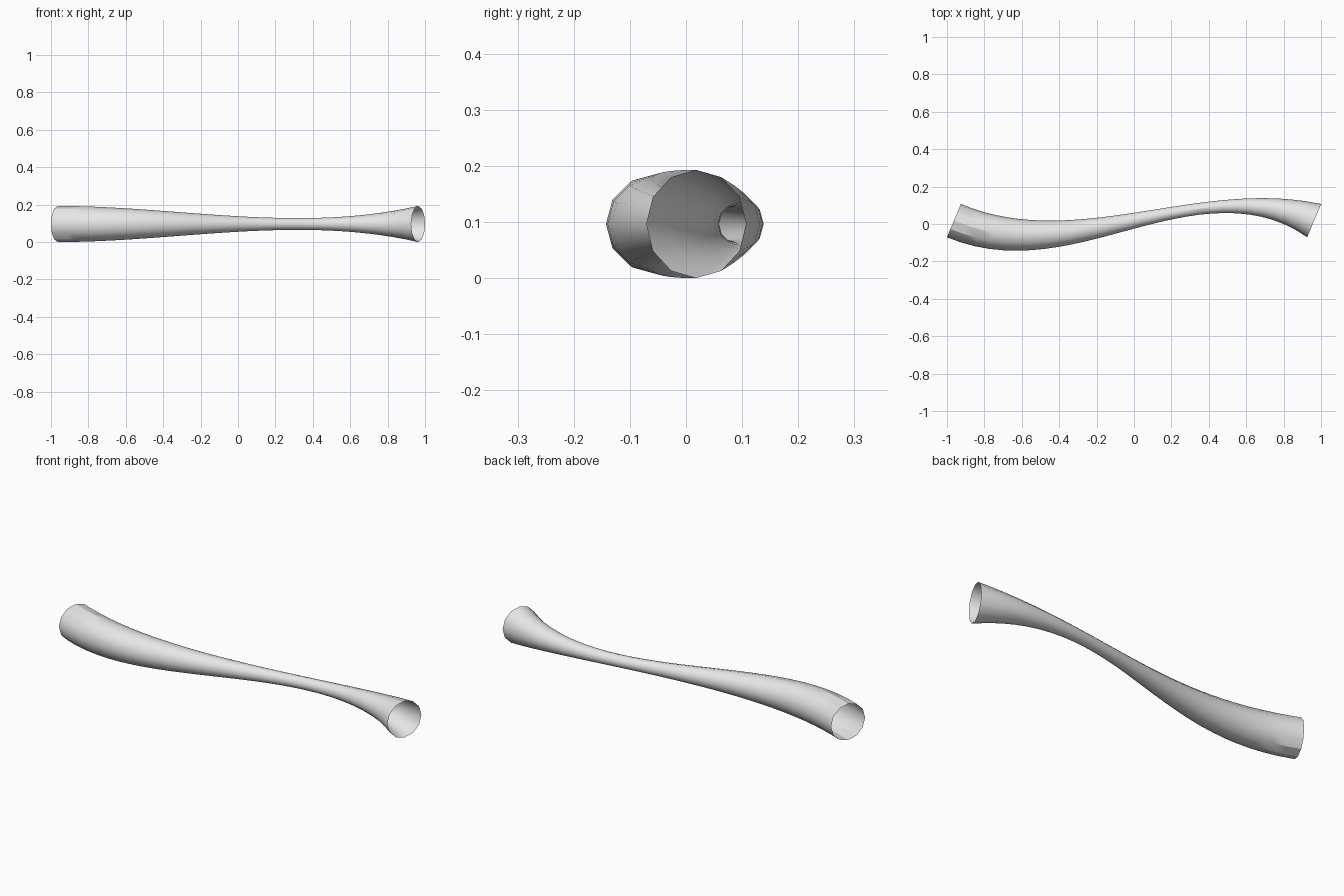
import bpy, bmesh, math
from mathutils import Vector

cube = bpy.data.objects.get("Cube")
if cube:
    bpy.data.objects.remove(cube, do_unlink=True)

SIDES, RINGS = 12, 28
END_RADIUS = 0.0965

# S-shaped centre line as one cubic curve
start, end = Vector((-0.963, 0.018, END_RADIUS)), Vector((0.963, 0.018, END_RADIUS))
handle = Vector((0.64, -0.268, 0))
p = [start, start + handle, end - handle, end]


def centre(t):
    s = 1 - t
    return p[0] * s**3 + p[1] * 3 * s * s * t + p[2] * 3 * s * t * t + p[3] * t**3


def tangent(t):
    s = 1 - t
    d = (p[1] - p[0]) * s * s + (p[2] - p[1]) * 2 * s * t + (p[3] - p[2]) * t * t
    return d.normalized()


def radius(t):
    return END_RADIUS - 0.44 * t * t * (1 - t)


# Sweep the ring along the line, leaving both ends open
bm = bmesh.new()
up = Vector((0, 0, 1))
rings = []
for i in range(RINGS + 1):
    t = i / RINGS
    side = up.cross(tangent(t))
    ring = []
    for k in range(SIDES):
        a = math.tau * k / SIDES
        ring.append(bm.verts.new(centre(t) + radius(t) * (side * math.cos(a) + up * math.sin(a))))
    rings.append(ring)
for r0, r1 in zip(rings, rings[1:]):
    for k in range(SIDES):
        n = (k + 1) % SIDES
        bm.faces.new((r0[k], r0[n], r1[n], r1[k]))
bmesh.ops.recalc_face_normals(bm, faces=bm.faces)
mesh = bpy.data.meshes.new("curved_tube")
bm.to_mesh(mesh)
bm.free()
tube = bpy.data.objects.new("curved_tube", mesh)
bpy.context.collection.objects.link(tube)

# Plain grey finish
grey = bpy.data.materials.new("light_grey")
grey.use_nodes = True
grey.diffuse_color = (0.8, 0.8, 0.8, 1)
grey.node_tree.nodes["Principled BSDF"].inputs["Base Color"].default_value = (0.8, 0.8, 0.8, 1)
mesh.materials.append(grey)

bpy.ops.object.select_all(action="DESELECT")
tube.select_set(True)
bpy.context.view_layer.objects.active = tube
bpy.ops.object.shade_smooth_by_angle(angle=math.radians(30))
